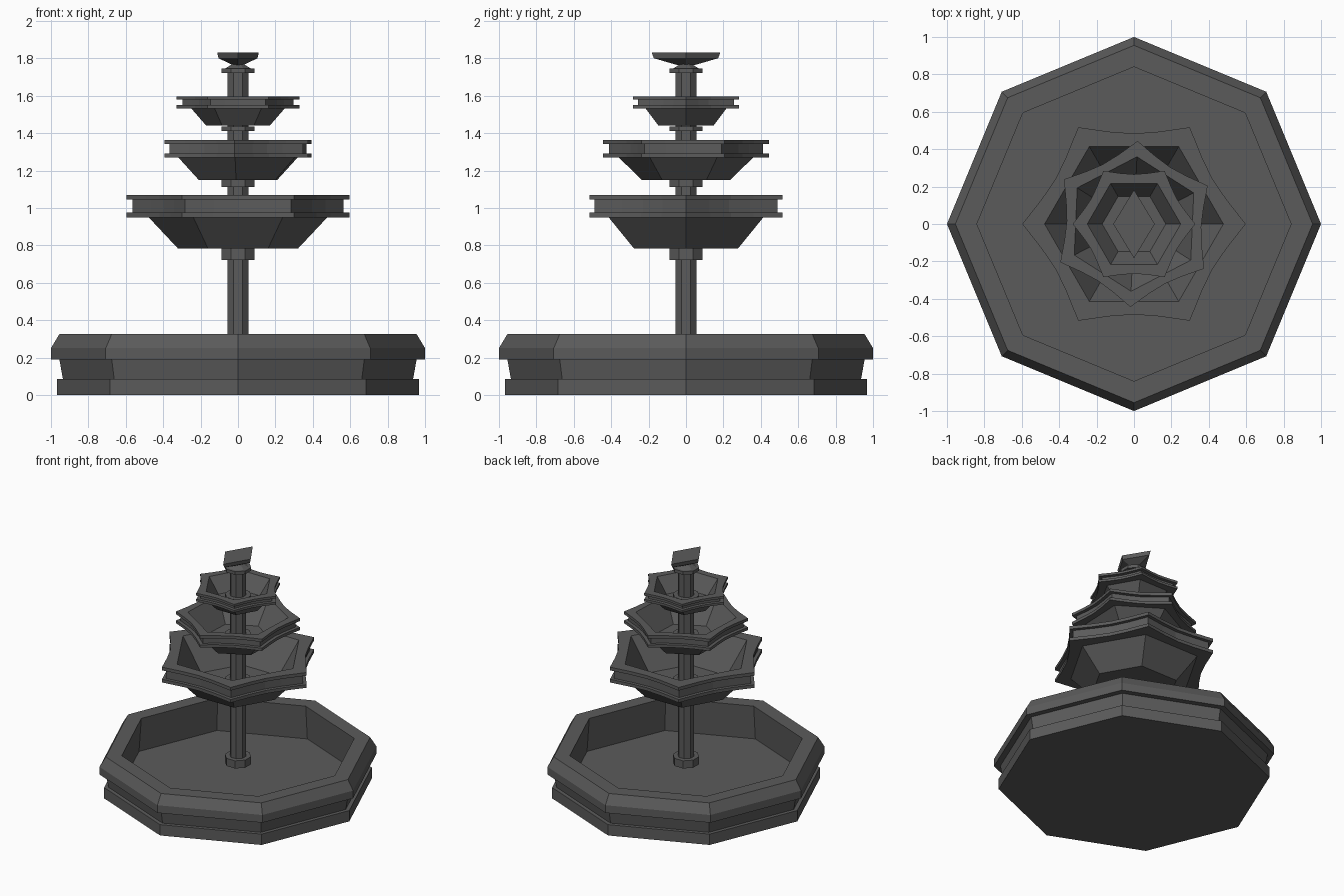
import bpy, bmesh, math

if "Cube" in bpy.data.objects:
    bpy.data.objects.remove(bpy.data.objects["Cube"])

stone = bpy.data.materials.new("dark_grey_stone")
stone.diffuse_color = (0.105, 0.105, 0.105, 1)
stone.use_nodes = True
stone.node_tree.nodes["Principled BSDF"].inputs["Base Color"].default_value = stone.diffuse_color


def ring(n, r, z, turn=0.0, wave=(1.0,), sy=1.0):
    """Polygon ring; wave is a repeating list of radius factors."""
    pts = []
    for i in range(n):
        a = math.radians(turn) + 2 * math.pi * i / n
        k = r * wave[i % len(wave)]
        pts.append((k * math.cos(a), k * math.sin(a) * sy, z))
    return pts


def loft(name, rings):
    """Joins rings of equal count in order and caps both ends."""
    bm = bmesh.new()
    loops = [[bm.verts.new(p) for p in pts] for pts in rings]
    n = len(loops[0])
    for a, b in zip(loops, loops[1:]):
        for i in range(n):
            j = (i + 1) % n
            bm.faces.new((a[i], a[j], b[j], b[i]))
    bm.faces.new(loops[0][::-1])
    bm.faces.new(loops[-1])
    bmesh.ops.recalc_face_normals(bm, faces=bm.faces)
    mesh = bpy.data.meshes.new(name)
    bm.to_mesh(mesh)
    bm.free()
    mesh.materials.append(stone)
    ob = bpy.data.objects.new(name, mesh)
    bpy.context.collection.objects.link(ob)
    return ob


# Octagonal ground basin: plinth, wall, overhanging rim, deep hollow inside
basin = [(0.967, 0), (0.967, 0.085), (0.936, 0.085), (0.955, 0.19), (1.0, 0.19),
         (1.0, 0.25), (0.955, 0.325), (0.84, 0.325), (0.86, 0.06)]
loft("basin", [ring(8, r, z) for r, z in basin])


# Six-pointed bowls with a grooved, inward-curving rim
C30, C15 = math.cos(math.pi / 6), math.cos(math.pi / 12)
FLAT = (1, C30 / C15, C30, C30 / C15)   # keeps the hexagon edges straight
STAR = (1, 0.856, 0.81, 0.856)          # curves the rim edges inward


def bowl(name, z0, z1, z2, foot, hull, rim, lip, turn):
    neck = rim - 0.032
    prof = [(foot, z0, FLAT), (hull, z1, FLAT), (rim, z1, STAR),
            (rim, z1 + lip, STAR), (neck, z1 + lip, STAR),
            (neck, z2 - lip, STAR), (rim, z2 - lip, STAR), (rim, z2, STAR),
            (hull, z2, FLAT), (foot, z0 + 0.04, FLAT)]
    loft(name, [ring(24, r, z, turn, w) for r, z, w in prof])


bowl("lower_bowl", 0.782, 0.95, 1.07, 0.32, 0.478, 0.597, 0.025, 0)
bowl("middle_bowl", 1.148, 1.27, 1.363, 0.235, 0.36, 0.444, 0.022, 27.5)
bowl("upper_bowl", 1.44, 1.532, 1.597, 0.17, 0.25, 0.328, 0.018, 0)

# Central pipe and its collars; the lowest collar is the pipe's foot
loft("pipe", [ring(8, 0.06, z, 22.5) for z in (0.2, 1.75)])
collars = [(0.2, 0.26), (0.722, 0.785), (0.825, 0.865), (1.112, 1.15),
           (1.19, 1.22), (1.412, 1.435), (1.495, 1.525), (1.72, 1.745)]
for i, (a, b) in enumerate(collars):
    loft(f"collar_{i + 1}", [ring(8, 0.096, z, 22.5) for z in (a, b)])

# Cone neck and diamond-shaped spout plate on top
loft("spout_neck", [ring(8, r, z, 22.5) for r, z in ((0.075, 1.745), (0.03, 1.77))])
loft("spout_plate", [ring(4, r, z, sy=1.65) for r, z in
                     ((0.03, 1.765), (0.104, 1.80), (0.111, 1.83))])
